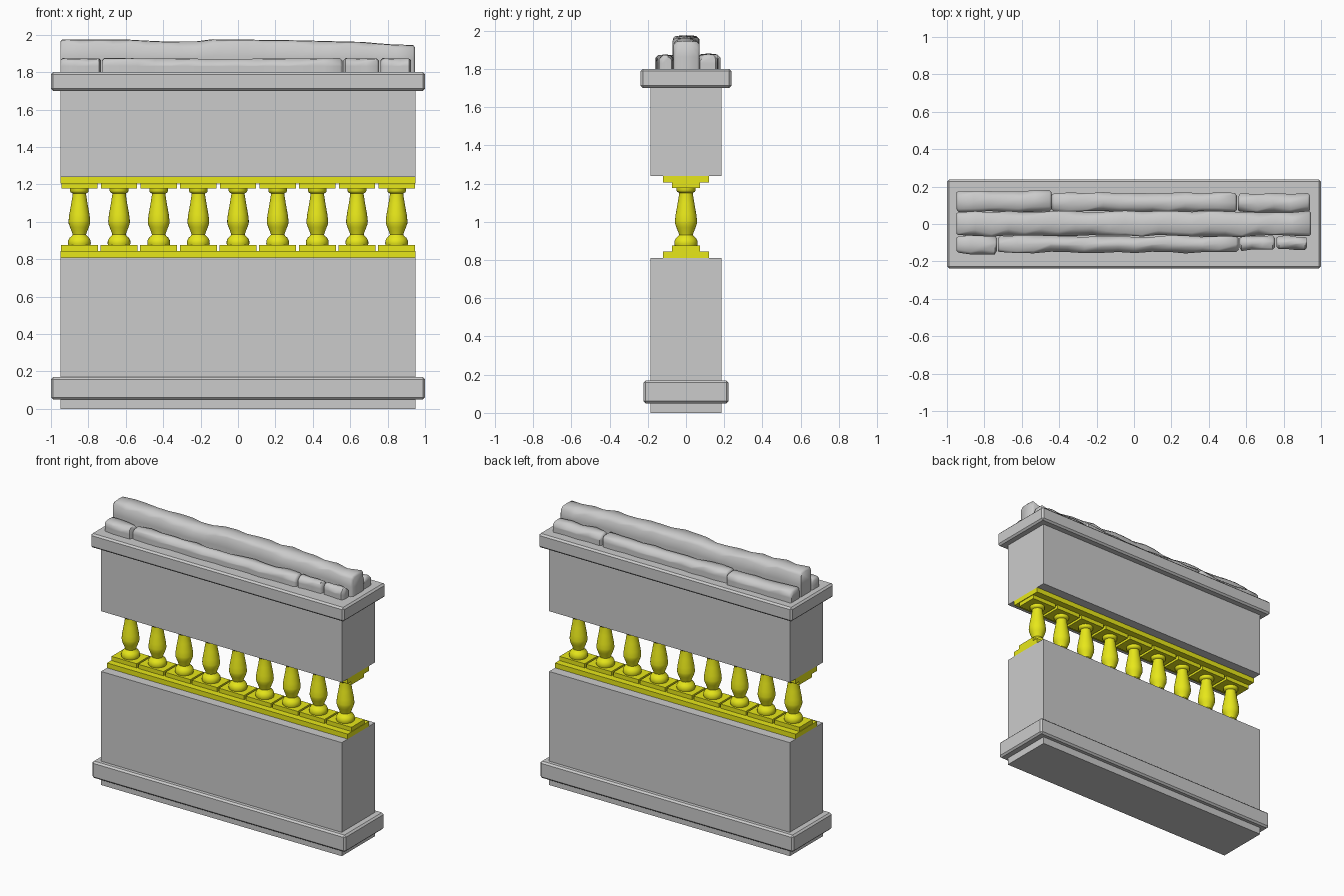
import bpy, bmesh, math, random

if "Cube" in bpy.data.objects:
    bpy.data.objects.remove(bpy.data.objects["Cube"])

random.seed(4)
yellow = bpy.data.materials.new("yellow_paint")
yellow.diffuse_color = (0.8, 0.8, 0.01, 1)
yellow.use_nodes = True
yellow.node_tree.nodes["Principled BSDF"].inputs["Base Color"].default_value = yellow.diffuse_color


def make_object(name, bm, mat=None, smooth=None):
    bmesh.ops.recalc_face_normals(bm, faces=bm.faces)
    me = bpy.data.meshes.new(name)
    bm.to_mesh(me)
    bm.free()
    ob = bpy.data.objects.new(name, me)
    bpy.context.collection.objects.link(ob)
    if mat:
        me.materials.append(mat)
    if smooth:
        bpy.ops.object.select_all(action='DESELECT')
        ob.select_set(True)
        bpy.context.view_layer.objects.active = ob
        bpy.ops.object.shade_smooth_by_angle(angle=math.radians(smooth))
    return ob


def box(name, hx, hy, z0, z1, bevel=0, mat=None, x=0):
    bm = bmesh.new()
    bmesh.ops.create_cube(bm, size=1)
    for v in bm.verts:
        v.co = (x + v.co.x * 2 * hx, v.co.y * 2 * hy, z0 + (v.co.z + 0.5) * (z1 - z0))
    if bevel:
        bmesh.ops.bevel(bm, geom=bm.edges[:], offset=bevel, segments=1, affect='EDGES')
    return make_object(name, bm, mat)


def lathe(name, profile, sides=24, mat=None):
    bm = bmesh.new()
    rings = [[bm.verts.new((r * math.cos(math.tau * i / sides),
                            r * math.sin(math.tau * i / sides), z))
              for i in range(sides)] for r, z in profile]
    for a, b in zip(rings, rings[1:]):
        for i in range(sides):
            j = (i + 1) % sides
            bm.faces.new((a[i], a[j], b[j], b[i]))
    bm.faces.new(rings[0])
    bm.faces.new(rings[-1])
    return make_object(name, bm, mat, 40)


def lerp(keys, x):
    for (xa, a), (xb, b) in zip(keys, keys[1:]):
        if x <= xb:
            return a + (b - a) * max(0, (x - xa) / (xb - xa))
    return keys[-1][1]


def rough_stone(name, x0, x1, y0, y1, z0, top, rough):
    """Loft a chipped, rounded cross-section along x."""
    n = max(3, round((x1 - x0) / 0.09))
    stations = [(x0, 0.012)]
    stations += [(x0 + 0.012 + (x1 - x0 - 0.024) * i / n, 0) for i in range(n + 1)]
    stations += [(x1, 0.012)]
    bm = bmesh.new()
    rings = []
    for x, inset in stations:
        a, b = y0 + inset, y1 - inset
        z1 = lerp(top, x) - inset
        c = random.uniform(0.008, 0.008 + rough)
        d = random.uniform(0.008, 0.008 + rough)
        a += random.uniform(0, rough * 0.4)
        b -= random.uniform(0, rough * 0.4)
        m = (a + b) / 2
        pts = [(a, z0), (a, (z0 + z1) / 2), (a, z1 - c), (a + c, z1),
               (m, z1 + 0.003), (b - d, z1), (b, z1 - d), (b, (z0 + z1) / 2), (b, z0)]
        rings.append([bm.verts.new((x, y, z)) for y, z in pts])
    k = len(rings[0])
    for p, q in zip(rings, rings[1:]):
        for i in range(k):
            j = (i + 1) % k
            bm.faces.new((p[i], p[j], q[j], q[i]))
    bm.faces.new(rings[0])
    bm.faces.new(rings[-1])
    return make_object(name, bm, None, 50)


# wall blocks and mouldings
box("lower_wall", 0.95, 0.187, 0, 0.81)
box("base_moulding", 1.0, 0.223, 0.05, 0.17, 0.012)
box("upper_wall", 0.95, 0.187, 1.24, 1.71)
box("cap_moulding", 1.0, 0.238, 1.70, 1.80, 0.012)

# baluster rails
box("lower_rail", 0.95, 0.12, 0.81, 0.845, 0, yellow)
box("upper_rail", 0.95, 0.12, 1.205, 1.24, 0, yellow)

# balusters with a plinth block at each end
profile = [(0.058, 0.873), (0.061, 0.885), (0.060, 0.90), (0.052, 0.915), (0.040, 0.925),
           (0.036, 0.932), (0.040, 0.945), (0.050, 0.97), (0.057, 0.99), (0.058, 1.005),
           (0.054, 1.04), (0.044, 1.095), (0.036, 1.145), (0.036, 1.152),
           (0.046, 1.157), (0.050, 1.165), (0.050, 1.18)]
first = lathe("baluster_1", profile, mat=yellow)
for i in range(9):
    x = -0.848 + 0.212 * i
    ob = first if i == 0 else bpy.data.objects.new(f"baluster_{i + 1}", first.data)
    if i:
        bpy.context.collection.objects.link(ob)
    ob.location.x = x
    box(f"lower_plinth_{i + 1}", 0.099, 0.073, 0.845, 0.875, 0, yellow, x)
    box(f"upper_plinth_{i + 1}", 0.097, 0.073, 1.177, 1.205, 0, yellow, x)

# rough stone coping: central ridge
ridge = [(-0.95, 1.973), (-0.6, 1.972), (-0.42, 1.962), (-0.22, 1.962), (-0.19, 1.974),
         (0.3, 1.968), (0.7, 1.958), (0.8, 1.945), (0.95, 1.943)]
rough_stone("ridge_stone", -0.95, 0.947, -0.07, 0.072, 1.795, ridge, 0.03)

# rough stone coping: front and back rows
for i, (a, b, y) in enumerate([(-0.95, -0.732, -0.163), (-0.727, 0.558, -0.158),
                               (0.563, 0.753, -0.145), (0.762, 0.925, -0.142)]):
    rough_stone(f"front_stone_{i + 1}", a, b, y, -0.06, 1.795,
                [(a, 1.873), ((a + b) / 2, 1.868), (b, 1.872)], 0.025)
for i, (a, b, y) in enumerate([(-0.95, -0.44, 0.182), (-0.44, 0.55, 0.172),
                               (0.557, 0.94, 0.168)]):
    rough_stone(f"back_stone_{i + 1}", a, b, 0.06, y, 1.795,
                [(a, 1.878), ((a + b) / 2, 1.87), (b, 1.875)], 0.025)
